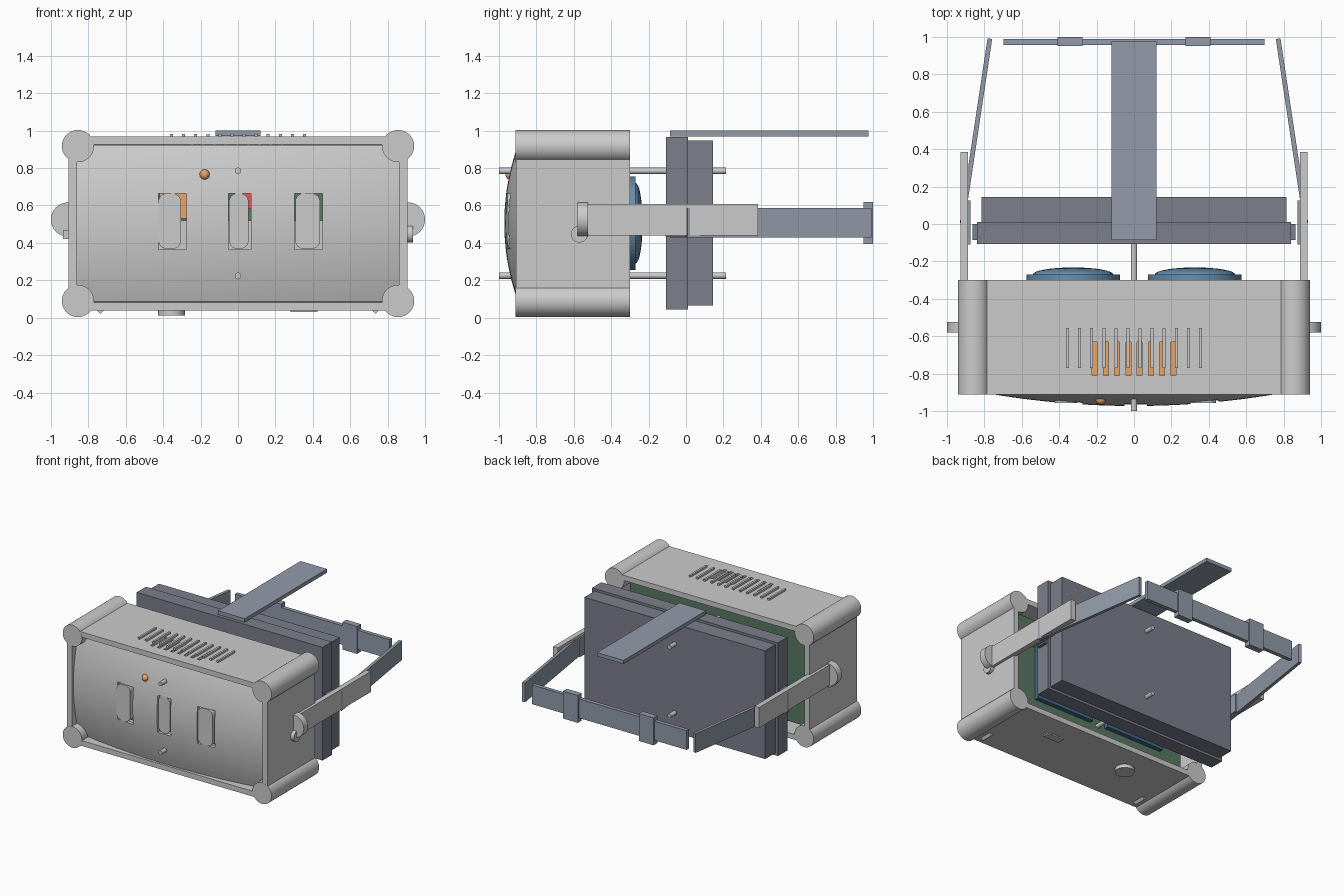
import bpy, bmesh, math
from mathutils import Vector

if "Cube" in bpy.data.objects:
    bpy.data.objects.remove(bpy.data.objects["Cube"])


def material(name, rgb):
    m = bpy.data.materials.new(name)
    m.diffuse_color = (*rgb, 1)
    m.use_nodes = True
    m.node_tree.nodes["Principled BSDF"].inputs["Base Color"].default_value = m.diffuse_color
    return m


PAD = material("pad_dark", (0.20, 0.21, 0.26))
STRAP = material("strap_slate", (0.29, 0.33, 0.40))
LENS = material("lens_blue", (0.13, 0.27, 0.42))
SCREEN = material("screen_blue", (0.06, 0.14, 0.24))
BOARD = material("board_green", (0.10, 0.19, 0.12))
ORANGE = material("orange", (0.80, 0.38, 0.14))
RED = material("red", (0.75, 0.10, 0.08))


def finish(bm, name, mat=None, smooth=True):
    bmesh.ops.recalc_face_normals(bm, faces=bm.faces)
    me = bpy.data.meshes.new(name)
    bm.to_mesh(me)
    bm.free()
    ob = bpy.data.objects.new(name, me)
    bpy.context.collection.objects.link(ob)
    if mat:
        me.materials.append(mat)
    if smooth:
        smooth_by_angle(ob)
    return ob


def activate(ob):
    bpy.ops.object.select_all(action='DESELECT')
    ob.select_set(True)
    bpy.context.view_layer.objects.active = ob


def smooth_by_angle(ob):
    activate(ob)
    bpy.ops.object.shade_smooth_by_angle(angle=math.radians(35))


def box(name, x, y, z, mat=None, bevel=0):
    """Box from (min, max) pairs."""
    bm = bmesh.new()
    bmesh.ops.create_cube(bm, size=1)
    for v in bm.verts:
        v.co = Vector([(a + b) / 2 + c * (b - a) for (a, b), c in zip((x, y, z), v.co)])
    if bevel:  # round the corners seen from the front
        edges = [e for e in bm.edges
                 if abs(e.verts[0].co.y - e.verts[1].co.y) > 1e-4]
        bmesh.ops.bevel(bm, geom=edges, offset=bevel, segments=6, profile=0.5, affect='EDGES')
    return finish(bm, name, mat, smooth=bevel > 0)


def rod(name, a, b, r, mat=None, sides=48):
    """Cylinder between two points."""
    a, b = Vector(a), Vector(b)
    bm = bmesh.new()
    bmesh.ops.create_cone(bm, cap_ends=True, segments=sides, radius1=r, radius2=r,
                          depth=(b - a).length)
    rot = (b - a).to_track_quat('Z', 'Y')
    for v in bm.verts:
        v.co = rot @ v.co + (a + b) / 2
    return finish(bm, name, mat)


def ribbon(name, p, q, thick, z, mat):
    """Flat upright band between two plan points."""
    p, q = Vector((*p, 0)), Vector((*q, 0))
    n = (q - p).normalized().cross(Vector((0, 0, 1))) * thick / 2
    bm = bmesh.new()
    rings = [[bm.verts.new(c + Vector((0, 0, h))) for c in (p - n, p + n, q + n, q - n)] for h in z]
    bm.faces.new(rings[0])
    bm.faces.new(rings[1])
    for i in range(4):
        j = (i + 1) % 4
        bm.faces.new((rings[0][i], rings[0][j], rings[1][j], rings[1][i]))
    return finish(bm, name, mat, smooth=False)


def cut(ob, cutters):
    for c in cutters:
        m = ob.modifiers.new("cut", 'BOOLEAN')
        m.operation, m.solver, m.object = 'DIFFERENCE', 'EXACT', c
        activate(ob)
        bpy.ops.object.modifier_apply(modifier=m.name)
        bpy.data.objects.remove(c)


# housing shell, open front and back, slotted on top
housing = box("housing", (-0.905, 0.905), (-0.91, -0.30), (0.04, 0.968))
cutters = [box("cutter", (-0.86, 0.86), (-1.0, -0.2), (0.083, 0.925))]
for i in range(8):
    x = (i - 3.5) * 0.06
    cutters.append(box("cutter", (x - 0.013, x + 0.013), (-0.81, -0.63), (0.9, 1.1)))
cut(housing, cutters)

# rounded corner posts
for s in (-1, 1):
    for z in (0.09, 0.917):
        rod("corner_post", (s * 0.855, -0.912, z), (s * 0.855, -0.30, z), 0.086, sides=64)

# vent ribs above, orange heat sink under the slots
for i in range(12):
    x = (i - 5.5) * 0.0645
    box("vent_rib", (x - 0.008, x + 0.008), (-0.77, -0.555), (0.96, 0.983))
for i in range(9):
    x = (i - 4) * 0.06 - 0.005
    box("heat_sink_fin", (x - 0.012, x + 0.012), (-0.81, -0.62), (0.84, 0.93), ORANGE)
box("heat_sink_base", (-0.26, 0.26), (-0.82, -0.61), (0.81, 0.845), ORANGE)

# bulging front plate with three windows
bm = bmesh.new()
bmesh.ops.create_grid(bm, x_segments=40, y_segments=24, size=1)
for v in bm.verts:
    x, dz = v.co.x * 0.86, v.co.y * 0.418
    v.co = (x, -0.972 + 0.062 * (x / 0.75) ** 2 + 0.062 * (dz / 0.385) ** 2, 0.505 + dz)
back = bmesh.ops.duplicate(bm, geom=bm.verts[:] + bm.edges[:] + bm.faces[:])["geom"]
for v in [g for g in back if isinstance(g, bmesh.types.BMVert)]:
    v.co.y += 0.03
bmesh.ops.bridge_loops(bm, edges=[e for e in bm.edges if e.is_boundary])
front = finish(bm, "front_plate")
windows = [(-0.425, -0.275), (-0.05, 0.07), (0.302, 0.452)]
cut(front, [box("cutter", w, (-1.1, -0.7), (0.365, 0.665)) for w in windows])
smooth_by_angle(front)
for w in [(-0.425, -0.305), (-0.048, 0.056), (0.306, 0.438)]:
    box("window_panel", w, (-0.955, -0.90), (0.368, 0.665), bevel=0.045)

# indicator light
bm = bmesh.new()
bmesh.ops.create_uvsphere(bm, u_segments=24, v_segments=12, radius=0.027)
bmesh.ops.translate(bm, vec=(-0.178, -0.938, 0.765), verts=bm.verts)
finish(bm, "indicator_light", ORANGE)

# long pins running front to back
for z in (0.225, 0.785):
    rod("pin", (0, -1.0, z), (0, 0.215, z), 0.017, sides=24)

# inner board, screens and small parts
box("circuit_board", (-0.80, 0.80), (-0.45, -0.42), (0.11, 0.90), BOARD)
box("battery", (-0.42, -0.18), (-0.70, -0.50), (0.53, 0.72), ORANGE)
box("processor", (-0.02, 0.10), (-0.62, -0.45), (0.58, 0.70), RED)
box("inner_tray", (-0.50, 0.50), (-0.72, -0.50), (0.32, 0.52))
for s in (-1, 1):
    box("screen", sorted((s * 0.07, s * 0.60)), (-0.42, -0.385), (0.23, 0.78), SCREEN)

# lenses: rim plus shallow dome
profile = [(0, -0.385), (0.25, -0.385), (0.25, -0.27), (0.215, -0.27)]
profile += [(0.215 * math.cos(t), -0.27 + 0.038 * math.sin(t))
            for t in [math.pi / 2 * i / 8 for i in range(1, 9)]]
for s in (-1, 1):
    bm = bmesh.new()
    pts = [bm.verts.new((s * 0.325 + r, y, 0.505)) for r, y in profile]
    edges = [bm.edges.new(e) for e in zip(pts, pts[1:])]
    bmesh.ops.spin(bm, geom=pts + edges, cent=(s * 0.325, 0, 0.505), axis=(0, 1, 0),
                   angle=math.tau, steps=56)
    bmesh.ops.remove_doubles(bm, verts=bm.verts, dist=1e-5)
    finish(bm, "lens", LENS)

# face cushion in two layers
box("face_frame", (-0.838, 0.838), (-0.108, 0.012), (0.045, 0.967), PAD)
box("face_cushion", (-0.815, 0.815), (0.012, 0.145), (0.065, 0.947), PAD)

# side arms, pivots, clips and straps
for s in (-1, 1):
    def sx(a, b):
        return sorted((s * a, s * b))
    box("frame_tab", sx(0.835, 0.863), (-0.085, 0.0), (0.43, 0.58), PAD)
    box("strap_clip", sx(0.872, 0.888), (-0.11, 0.125), (0.435, 0.585), STRAP)
    box("side_arm", sx(0.886, 0.928), (-0.56, 0.385), (0.44, 0.607))
    rod("arm_pivot", (s * 0.908, -0.58, 0.525), (s * 0.908, -0.523, 0.525), 0.091)
    ribbon("side_strap", (s * 0.918, 0.005), (s * 0.77, 0.99), 0.025, (0.43, 0.586), STRAP)
    box("strap_buckle", sx(0.275, 0.408), (0.95, 1.0), (0.395, 0.618), STRAP)
    # wedge feet
    foot = rod("foot", (s * 0.735, -0.86, 0.045), (s * 0.735, -0.76, 0.045), 0.024, sides=4)
box("rear_strap", (-0.697, 0.697), (0.955, 0.987), (0.43, 0.586), STRAP)
box("top_strap", (-0.12, 0.12), (-0.085, 0.975), (0.97, 1.0), STRAP)

# volume knob, side button and underside details
rod("side_knob", (0.89, -0.57, 0.447), (0.934, -0.57, 0.447), 0.045)
box("side_button", (-0.934, -0.89), (-0.61, -0.53), (0.422, 0.47))
rod("bottom_dial", (-0.355, -0.53, 0.012), (-0.355, -0.53, 0.06), 0.072)
box("bottom_port", (0.28, 0.424), (-0.535, -0.475), (0.03, 0.06))
